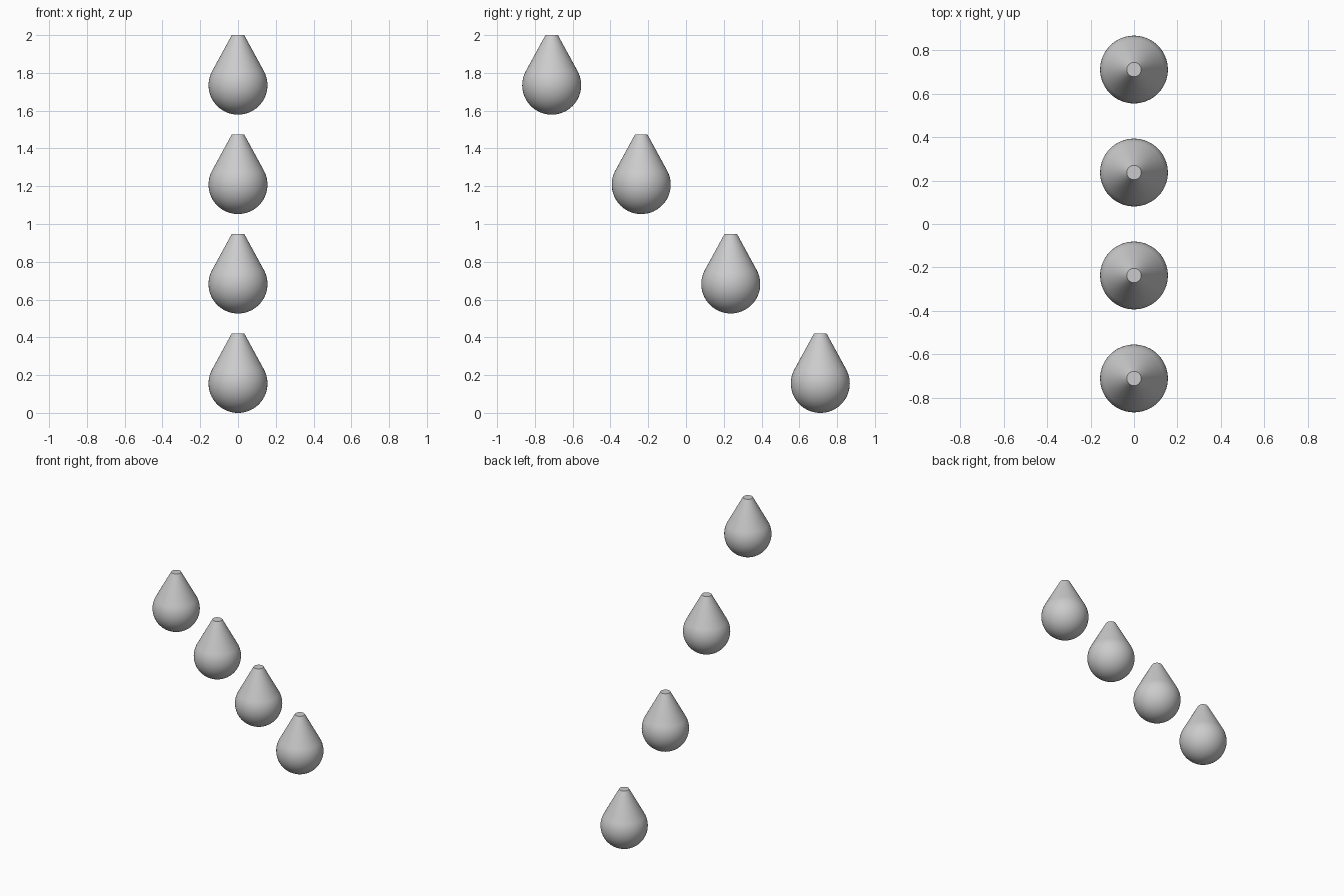
import bpy, bmesh
from math import sin, cos, pi, radians

if "Cube" in bpy.data.objects:
    bpy.data.objects.remove(bpy.data.objects["Cube"])

R, TOP_R, H = 0.156, 0.033, 0.421   # bulb radius, flat tip radius, drop height
SEGS, RINGS = 64, 24
TANGENT = radians(28.8)             # latitude where the cone leaves the sphere
COUNT = 4


def drop_mesh():
    """Lathe a round bulb that runs into a truncated cone with a flat tip."""
    angles = [-pi / 2 + (TANGENT + pi / 2) * i / RINGS for i in range(1, RINGS + 1)]
    profile = [(R * cos(a), R + R * sin(a)) for a in angles] + [(TOP_R, H)]
    bm = bmesh.new()
    pole = bm.verts.new((0, 0, 0))
    rings = [[bm.verts.new((r * cos(2 * pi * s / SEGS), r * sin(2 * pi * s / SEGS), z))
              for s in range(SEGS)] for r, z in profile]
    for s in range(SEGS):
        t = (s + 1) % SEGS
        bm.faces.new((pole, rings[0][t], rings[0][s]))
        for a, b in zip(rings, rings[1:]):
            bm.faces.new((a[s], a[t], b[t], b[s]))
    bm.faces.new(rings[-1])         # flat tip
    bmesh.ops.recalc_face_normals(bm, faces=bm.faces)
    mesh = bpy.data.meshes.new("drop")
    bm.to_mesh(mesh)
    bm.free()
    return mesh


# Four identical drops in a descending diagonal row, highest at the front
mesh = drop_mesh()
for i in range(COUNT):
    f = i / (COUNT - 1)
    drop = bpy.data.objects.new(f"drop_{i + 1}", mesh)
    drop.location = (0, -0.711 + 1.422 * f, (2 - H) * (1 - f))
    bpy.context.collection.objects.link(drop)

# Smooth sides, crisp rim at the tip
bpy.context.view_layer.objects.active = drop
drop.select_set(True)
bpy.ops.object.shade_smooth_by_angle(angle=radians(30))
